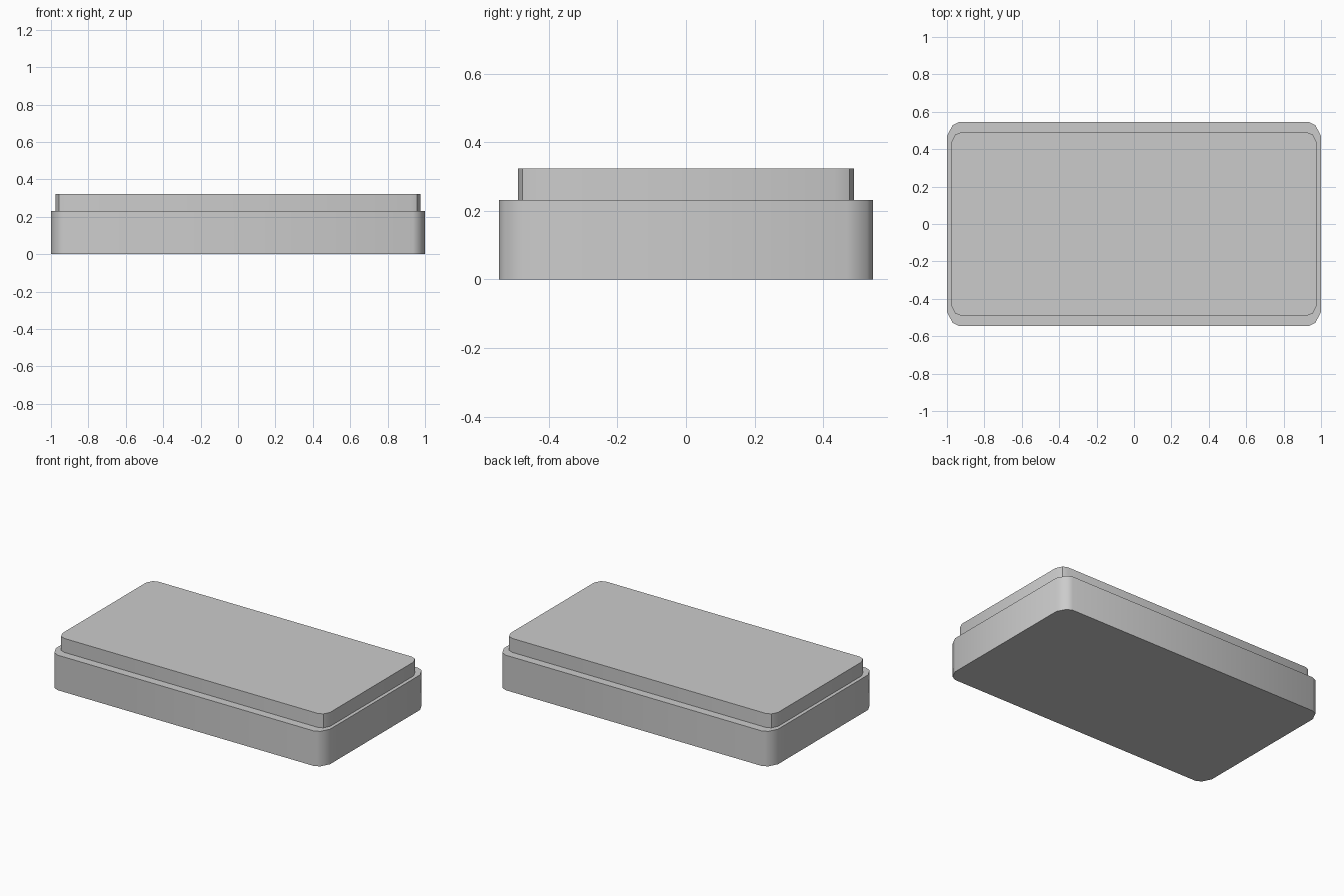
import bpy, bmesh

if "Cube" in bpy.data.objects:
    bpy.data.objects.remove(bpy.data.objects["Cube"])


def rounded_slab(name, corner, z0, z1):
    """Extrude a cut-corner rectangle; corner = its points in the +x +y quadrant."""
    outline = []
    for sx, sy, flip in ((1, 1, False), (-1, 1, True), (-1, -1, False), (1, -1, True)):
        pts = [(sx * x, sy * y) for x, y in corner]
        outline += pts[::-1] if flip else pts
    bm = bmesh.new()
    bottom = bm.faces.new([bm.verts.new((x, y, z0)) for x, y in outline])
    top = bmesh.ops.extrude_face_region(bm, geom=[bottom], use_keep_orig=True)
    for v in top["geom"]:
        if isinstance(v, bmesh.types.BMVert):
            v.co.z = z1
    bmesh.ops.recalc_face_normals(bm, faces=bm.faces)
    mesh = bpy.data.meshes.new(name)
    bm.to_mesh(mesh)
    bm.free()
    obj = bpy.data.objects.new(name, mesh)
    bpy.context.collection.objects.link(obj)
    # Smooth the corner facets, keep top and bottom rims sharp
    bpy.ops.object.select_all(action="DESELECT")
    obj.select_set(True)
    bpy.context.view_layer.objects.active = obj
    bpy.ops.object.shade_smooth_by_angle(angle=0.7)
    return obj


# Lower box body
rounded_slab("box_base", [(1.0, 0.47), (0.97, 0.528), (0.935, 0.545)], 0.0, 0.231)
# Narrower raised lid
rounded_slab("box_lid", [(0.977, 0.435), (0.957, 0.477), (0.925, 0.49)], 0.231, 0.323)
